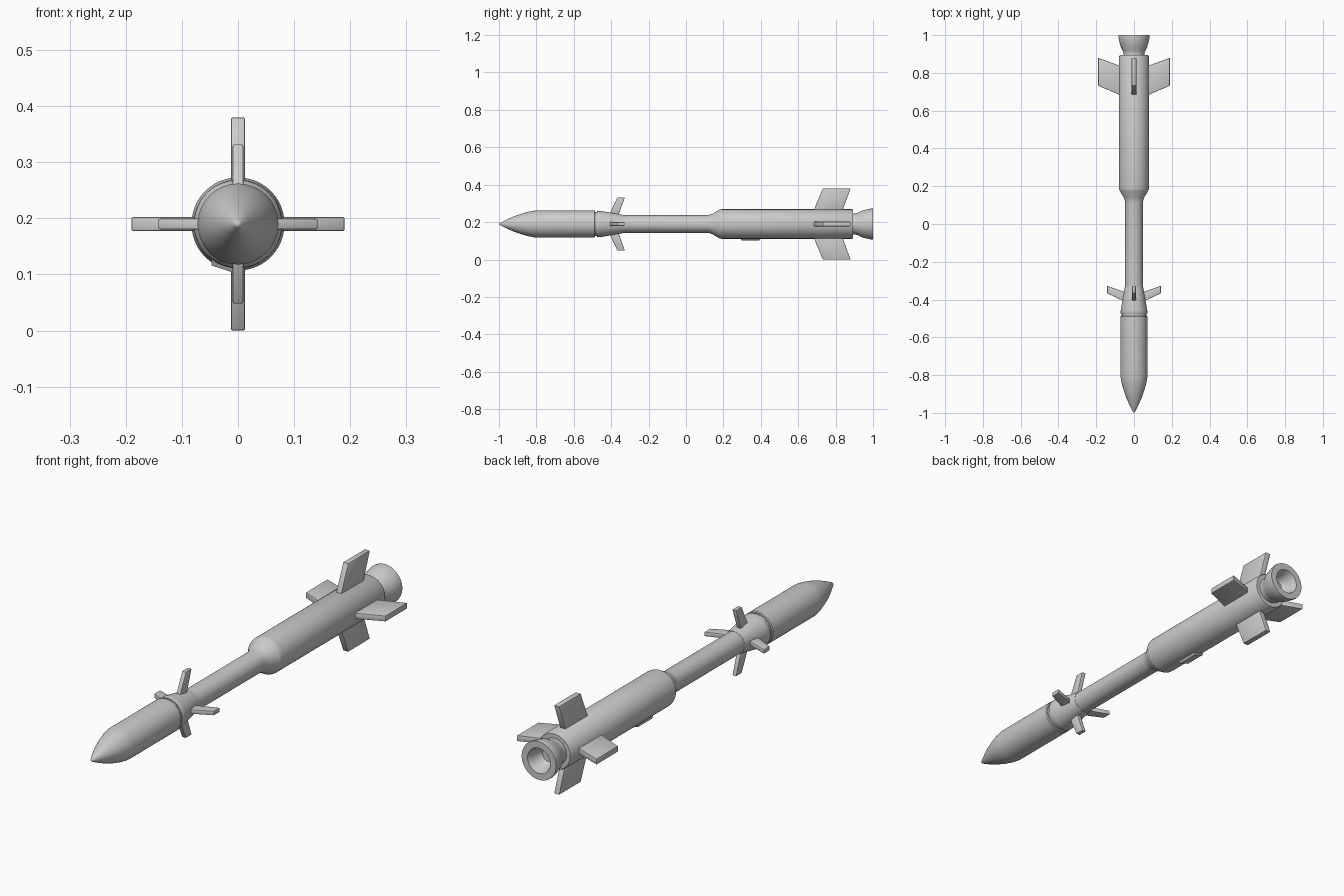
import bpy, bmesh, math
from mathutils import Matrix, Vector

if "Cube" in bpy.data.objects:
    bpy.data.objects.remove(bpy.data.objects["Cube"])

AXIS_Z = 0.19
SEG = 48


def finish(bm, name, angle=30):
    bmesh.ops.recalc_face_normals(bm, faces=bm.faces)
    me = bpy.data.meshes.new(name)
    bm.to_mesh(me)
    bm.free()
    ob = bpy.data.objects.new(name, me)
    bpy.context.collection.objects.link(ob)
    ob.location.z = AXIS_Z
    bpy.ops.object.select_all(action='DESELECT')
    ob.select_set(True)
    bpy.context.view_layer.objects.active = ob
    bpy.ops.object.shade_smooth_by_angle(angle=math.radians(angle))
    return ob


def lathe(name, profile):
    """Revolve (y, radius) points about the long axis."""
    bm = bmesh.new()
    verts = [bm.verts.new((r, y, 0)) for y, r in profile]
    edges = [bm.edges.new(p) for p in zip(verts, verts[1:])]
    bmesh.ops.spin(bm, geom=verts + edges, axis=(0, 1, 0), cent=(0, 0, 0),
                   angle=math.tau, steps=SEG)
    bmesh.ops.remove_doubles(bm, verts=bm.verts, dist=1e-5)
    return finish(bm, name)


def fin_set(name, outline, thickness, bevel):
    """Four swept fins from a (radius, y) outline, one per quarter turn."""
    for i in range(4):
        bm = bmesh.new()
        face = bm.faces.new([bm.verts.new((r, y, -thickness / 2)) for r, y in outline])
        out = bmesh.ops.extrude_face_region(bm, geom=[face])
        top = [v for v in out['geom'] if isinstance(v, bmesh.types.BMVert)]
        bmesh.ops.translate(bm, verts=top, vec=(0, 0, thickness))
        bmesh.ops.recalc_face_normals(bm, faces=bm.faces)
        bmesh.ops.bevel(bm, geom=bm.edges[:], offset=bevel, segments=2,
                        profile=0.5, affect='EDGES')
        bm.transform(Matrix.Rotation(i * math.pi / 2, 4, 'Y'))
        finish(bm, f"{name}_{i + 1}")


# Nose cone and forward body
lathe("nose_section", [(-1, 0), (-0.992, 0.007), (-0.96, 0.023), (-0.92, 0.041),
                       (-0.88, 0.055), (-0.84, 0.066), (-0.805, 0.072),
                       (-0.49, 0.072), (-0.486, 0.069), (-0.486, 0)])

# Recessed joint ring
lathe("joint_ring", [(-0.49, 0), (-0.49, 0.065), (-0.47, 0.065), (-0.47, 0)])

# Tapered control section carrying the front fins
lathe("control_section", [(-0.476, 0), (-0.476, 0.069), (-0.472, 0.071),
                          (-0.455, 0.070), (-0.33, 0.048), (-0.33, 0)])

# Slim tube flaring into the main motor body
lathe("motor_body", [(-0.34, 0), (-0.34, 0.047), (0.11, 0.047), (0.125, 0.049),
                     (0.14, 0.054), (0.175, 0.075), (0.183, 0.078), (0.192, 0.079),
                     (0.887, 0.079), (0.894, 0.075), (0.894, 0)])

# Exhaust nozzle with hollow bell
lathe("nozzle", [(0.88, 0), (0.88, 0.058), (0.905, 0.056), (0.918, 0.060),
                 (0.94, 0.071), (0.965, 0.078), (0.992, 0.083), (1.0, 0.082),
                 (1.0, 0.054), (0.99, 0.050), (0.97, 0.044), (0.945, 0.036),
                 (0.935, 0.028), (0.935, 0)])

# Tail fins and front fins
fin_set("tail_fin", [(0.06, 0.677), (0.19, 0.732), (0.19, 0.88), (0.06, 0.832)], 0.025, 0.003)
fin_set("front_fin", [(0.03, -0.42), (0.142, -0.367), (0.142, -0.327), (0.03, -0.367)], 0.019, 0.003)

# Small chamfered fairing under the motor body
bm = bmesh.new()
bmesh.ops.create_cube(bm, size=1)
for v in bm.verts:
    inner = v.co.z > 0
    v.co = Vector((v.co.x * (0.056 if inner else 0.044),
                   0.345 + v.co.y * (0.12 if inner else 0.095),
                   -0.065 if inner else -0.085))
bm.transform(Matrix.Rotation(math.radians(18), 4, 'Y'))
finish(bm, "belly_fairing")
